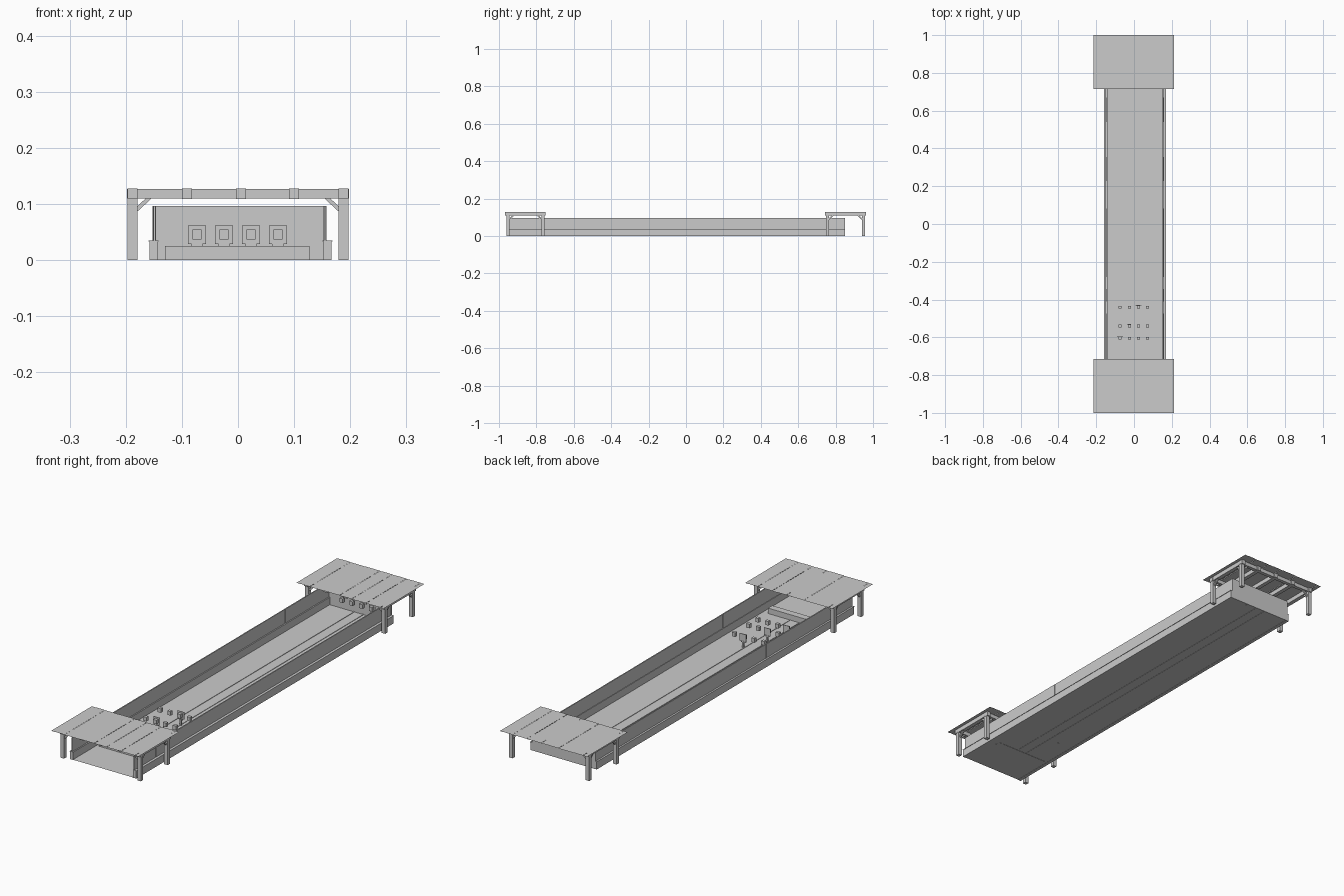
import bpy
from mathutils import Vector

if "Cube" in bpy.data.objects:
    bpy.data.objects.remove(bpy.data.objects["Cube"])


def box(name, x, y, z):
    """Axis-aligned box from (min, max) pairs."""
    c = Vector([(a + b) / 2 for a, b in (x, y, z)])
    bpy.ops.mesh.primitive_cube_add(size=1, location=c)
    o = bpy.context.object
    o.name = name
    o.scale = [b - a for a, b in (x, y, z)]
    return o


def sheet(name, x, y, z):
    """Flat single-sided sheet."""
    me = bpy.data.meshes.new(name)
    me.from_pydata([(x[0], y[0], z), (x[1], y[0], z), (x[1], y[1], z), (x[0], y[1], z)],
                   [], [(0, 1, 2, 3)])
    o = bpy.data.objects.new(name, me)
    bpy.context.collection.objects.link(o)
    return o


def bar(name, a, b, width):
    """Square bar between two points."""
    a, b = Vector(a), Vector(b)
    bpy.ops.mesh.primitive_cube_add(size=1, location=(a + b) / 2)
    o = bpy.context.object
    o.name = name
    o.scale = (width, width, (b - a).length)
    o.rotation_euler = (b - a).to_track_quat('Z', 'Y').to_euler()


FRONT, BACK = -0.95, 0.85

# ground and floor rails
sheet("range_floor", (-0.158, 0.167), (FRONT, BACK), 0.001)
for x in (-0.025, 0.02):
    box("floor_rail", (x - 0.003, x + 0.003), (-0.75, BACK), (0.0, 0.003))

# side walls: low footing with cap, thin panels above
joints = [FRONT, -0.92, -0.857, -0.80, -0.475, -0.41, -0.345, -0.28,
          0.083, 0.227, 0.355, 0.54, 0.67, 0.79, BACK]
for cx, px in ((-0.1505, -0.149), (0.1595, 0.155)):
    box("footing_wall", (cx - 0.0075, cx + 0.0075), (FRONT, BACK), (0, 0.033))
    box("footing_cap", (cx - 0.009, cx + 0.009), (FRONT, BACK), (0.033, 0.035))
    for i, (a, b) in enumerate(zip(joints, joints[1:])):
        s = 0.0005 * (i % 2)
        box("wall_panel", (px - 0.002 - s, px + 0.002 + s), (a, b), (0.03, 0.097))

# back wall and firing bench
box("back_wall", (-0.152, 0.158), (BACK - 0.004, BACK), (0, 0.097))
box("front_bench", (-0.13, 0.127), (-0.785, -0.755), (0, 0.025))

# target blocks in four rows, one board on a stand per row
xs = (-0.073, -0.025, 0.023, 0.071)
ys = (-0.605, -0.54, -0.44, 0.832)
for i, y in enumerate(ys):
    for x in xs:
        box("target_block", (x - 0.008, x + 0.008), (y - 0.007, y + 0.007), (0.037, 0.055))
    x = xs[i]
    box("target_board", (x - 0.016, x + 0.016), (y + 0.007, y + 0.009), (0.029, 0.062))
    box("target_bracket", (x - 0.010, x + 0.010), (y + 0.006, y + 0.010), (0.025, 0.031))
    box("target_stem", (x - 0.004, x + 0.004), (y + 0.004, y + 0.010), (0, 0.027))

# canopies at both ends
seams = [-0.215, -0.195, -0.15, -0.075, -0.005, 0.01, 0.055, 0.08, 0.125, 0.15, 0.195, 0.212]
for roof, posts, rafters in (((-1, -0.715), (-0.952, -0.764), (-0.968, -0.75)),
                             ((0.715, 1), (0.757, 0.949), (0.742, 0.962))):
    for i, (a, b) in enumerate(zip(seams, seams[1:])):
        sheet("roof_plank", (a, b), roof, 0.1285 + 0.0008 * (i % 2))
    for x in (-0.188, -0.091, 0.005, 0.1, 0.188):
        box("rafter", (x - 0.009, x + 0.009), rafters, (0.109, 0.128))
    for y, inward_y in zip(posts, (1, -1)):
        box("cross_beam", (-0.198, 0.198), (y - 0.008, y + 0.008), (0.110, 0.127))
        for s in (-1, 1):
            x = s * 0.188
            box("post", (x - 0.0085, x + 0.0085), (y - 0.0085, y + 0.0085), (0, 0.112))
            bar("brace", (x - s * 0.006, y, 0.089), (x - s * 0.032, y, 0.113), 0.007)
            bar("brace", (x, y + inward_y * 0.006, 0.089),
                (x, y + inward_y * 0.032, 0.113), 0.007)
